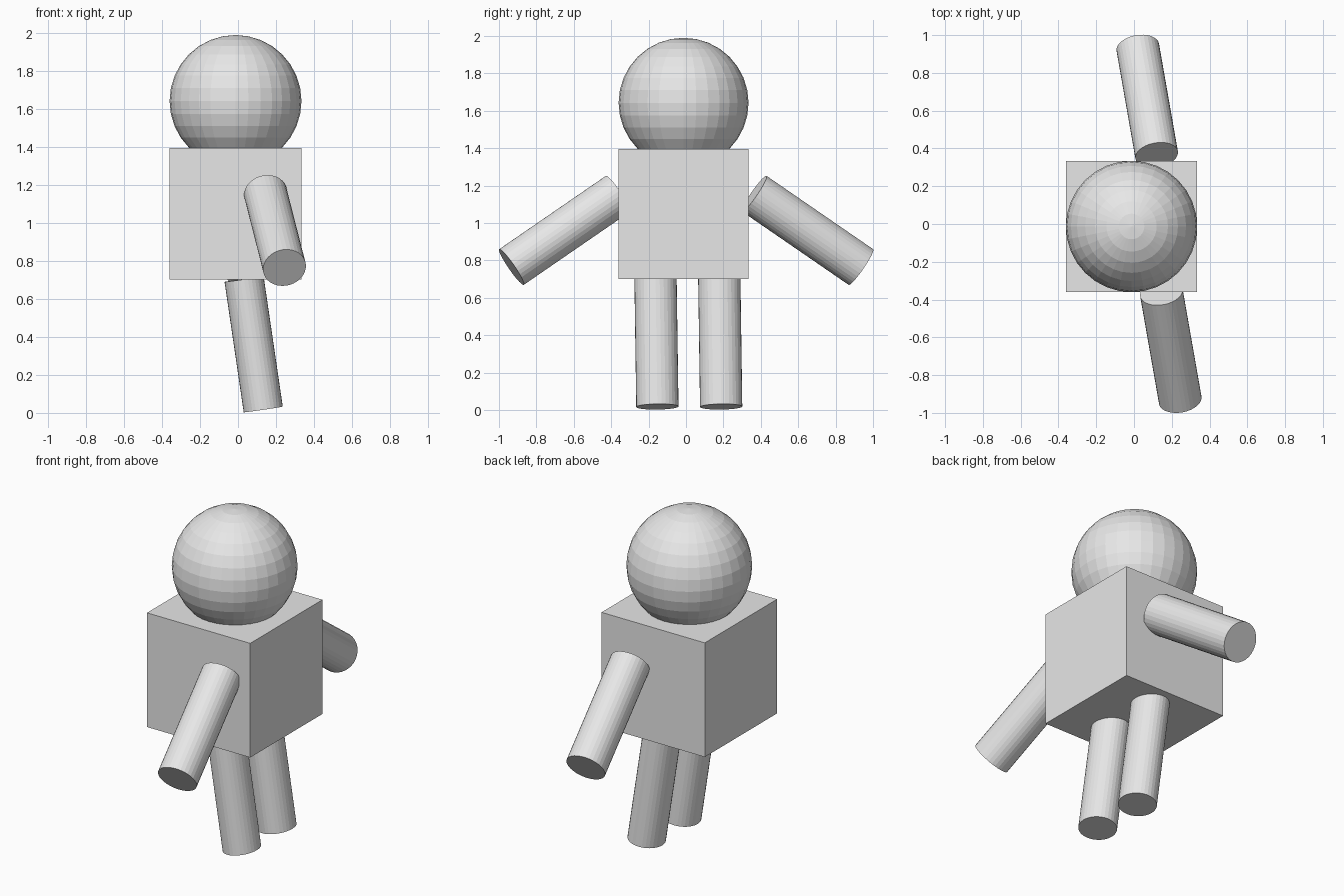
import bpy
from mathutils import Vector

if "Cube" in bpy.data.objects:
    bpy.data.objects.remove(bpy.data.objects["Cube"])

# One plain grey for the whole figure
grey = bpy.data.materials.new("light grey")
grey.diffuse_color = (0.8, 0.8, 0.8, 1)
grey.use_nodes = True
grey.node_tree.nodes["Principled BSDF"].inputs["Base Color"].default_value = grey.diffuse_color

CENTRE = -0.013  # torso and head sit slightly off the origin
SIDE = 0.695


def finish(name):
    obj = bpy.context.object
    obj.name = name
    obj.data.materials.append(grey)
    return obj


def limb(name, start, end, rx, ry):
    """Capped cylinder between two points, with an oval section."""
    a, b = Vector(start), Vector(end)
    z = (a - b).normalized()
    bpy.ops.mesh.primitive_cylinder_add(vertices=32, radius=1, depth=1,
                                        location=(a + b) / 2)
    obj = finish(name)
    obj.rotation_euler = Vector((0, 0, 1)).rotation_difference(z).to_euler()
    obj.scale = (rx, ry, (a - b).length)
    return obj


# Torso
bpy.ops.mesh.primitive_cube_add(size=SIDE, location=(CENTRE, CENTRE, 1.049))
finish("torso")

# Head, faceted and sunk a little into the torso
bpy.ops.mesh.primitive_uv_sphere_add(segments=32, ring_count=16, radius=SIDE / 2,
                                     location=(CENTRE, CENTRE, 1.643))
finish("head")

# Arms slope down and away from the front and back of the torso
limb("front_arm", (0.145, -0.363, 1.157), (0.245, -0.933, 0.765), 0.114, 0.116)
limb("back_arm", (0.12, 0.365, 1.157), (0.02, 0.935, 0.765), 0.114, 0.116)

# Legs lean together towards +x
for name, y in (("front_leg", -0.158), ("back_leg", 0.183)):
    limb(name, (0.032, y - 0.005, 0.705), (0.133, y + 0.005, 0.018), 0.104, 0.113)
